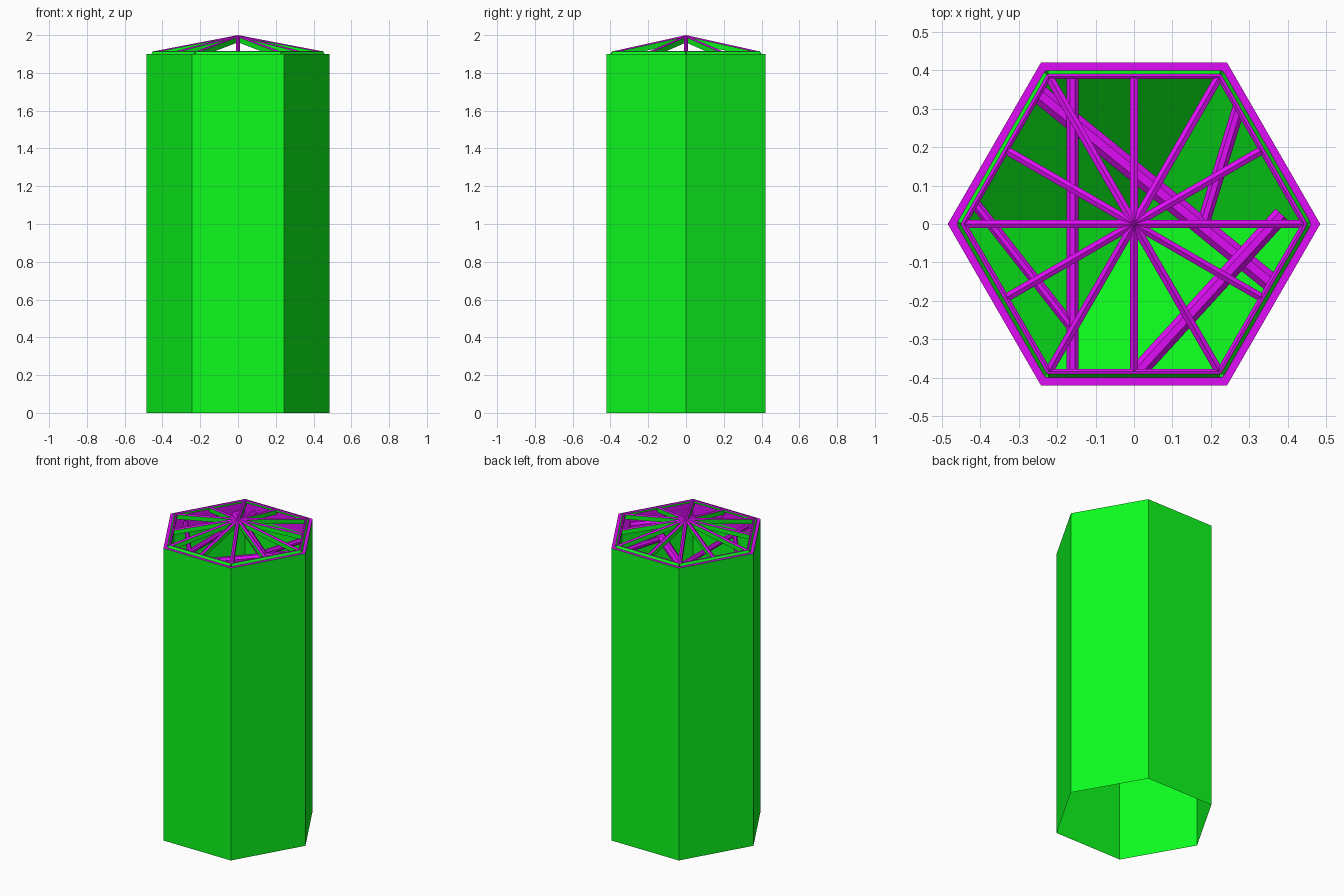
import bpy, bmesh, math
from mathutils import Vector

if "Cube" in bpy.data.objects:
    bpy.data.objects.remove(bpy.data.objects["Cube"])


def material(name, color):
    m = bpy.data.materials.new(name)
    m.diffuse_color = color
    m.use_nodes = True
    m.node_tree.nodes["Principled BSDF"].inputs["Base Color"].default_value = m.diffuse_color
    return m


GREEN = material("green", (0.004, 0.96, 0.013, 1))
PURPLE = material("purple", (0.74, 0.004, 0.93, 1))


def finish(name, bm):
    me = bpy.data.meshes.new(name)
    bm.to_mesh(me)
    bm.free()
    me.materials.append(GREEN)
    me.materials.append(PURPLE)
    ob = bpy.data.objects.new(name, me)
    bpy.context.collection.objects.link(ob)
    return ob


def hex_point(r, i, z):
    a = math.radians(60 * i)
    return Vector((r * math.cos(a), r * math.sin(a), z))


def sweep(name, start, end, section, purple=None):
    """Prism between two points; section is (side, up) pairs."""
    start, end = Vector(start), Vector(end)
    d = (end - start).normalized()
    side = d.cross(Vector((0, 0, 1))).normalized()
    up = side.cross(d)
    bm = bmesh.new()
    rings = [[bm.verts.new(p + side * u + up * v) for u, v in section]
             for p in (start, end)]
    n = len(section)
    for i in range(n):
        j = (i + 1) % n
        f = bm.faces.new((rings[0][i], rings[0][j], rings[1][j], rings[1][i]))
        f.material_index = 1 if purple is None or i in purple else 0
    for ring in rings:
        f = bm.faces.new(ring)
        f.material_index = 1 if purple is None else 0
    bmesh.ops.recalc_face_normals(bm, faces=bm.faces)
    return finish(name, bm)


# Hexagonal shell: outer wall, rim, inner wall and hopper floor
profile = [(0.485, 0), (0.485, 1.9), (0.46, 1.9), (0.46, 1.8), (0.46, 0.65)]
row_material = [0, 1, 1, 0]
bm = bmesh.new()
rows = [[bm.verts.new(hex_point(r, i, z)) for i in range(6)] for r, z in profile]
for k, mat in enumerate(row_material):
    for i in range(6):
        j = (i + 1) % 6
        f = bm.faces.new((rows[k][i], rows[k][j], rows[k + 1][j], rows[k + 1][i]))
        f.material_index = mat
tip = bm.verts.new((0, 0, 0.26))
for i in range(6):
    bm.faces.new((rows[-1][i], rows[-1][(i + 1) % 6], tip))
finish("hexagonal_shell", bm)

# Roof: eave bars with a green outer slope, twelve ridged rafters with green sides
eave = [(-0.011, -0.015), (0.013, -0.015), (0.003, 0.0), (-0.004, 0.002), (-0.011, -0.003)]
ridged = [(-0.011, -0.034), (0.011, -0.034), (0.011, -0.006), (0, 0), (-0.011, -0.006)]
for i in range(6):
    a, b = hex_point(0.448, i, 1.914), hex_point(0.448, i + 1, 1.914)
    sweep("eave_bar", a, b, eave, (2, 3))
    for p in (a, (a + b) / 2):
        sweep("rafter", p, (0, 0, 2.0), ridged, (2, 3))

# Inner cross bars, octagonal
bars = [
    ("main_diagonal_bar", (-0.255, 0.345, 1.82), (0.36, -0.155, 1.82), 0.027),
    ("diagonal_branch", (0.275, 0.31, 1.82), (0.18, 0.0, 1.82), 0.018),
    ("side_bar", (-0.16, -0.395, 1.84), (-0.16, 0.395, 1.84), 0.017),
    ("side_branch", (-0.415, 0.055, 1.84), (-0.16, -0.27, 1.84), 0.015),
    ("front_bar", (0.01, -0.385, 1.86), (0.385, 0.025, 1.86), 0.024),
]
for name, a, b, r in bars:
    octagon = [(r * math.cos(math.pi * (k + 0.5) / 4), r * math.sin(math.pi * (k + 0.5) / 4))
               for k in range(8)]
    sweep(name, a, b, octagon)
